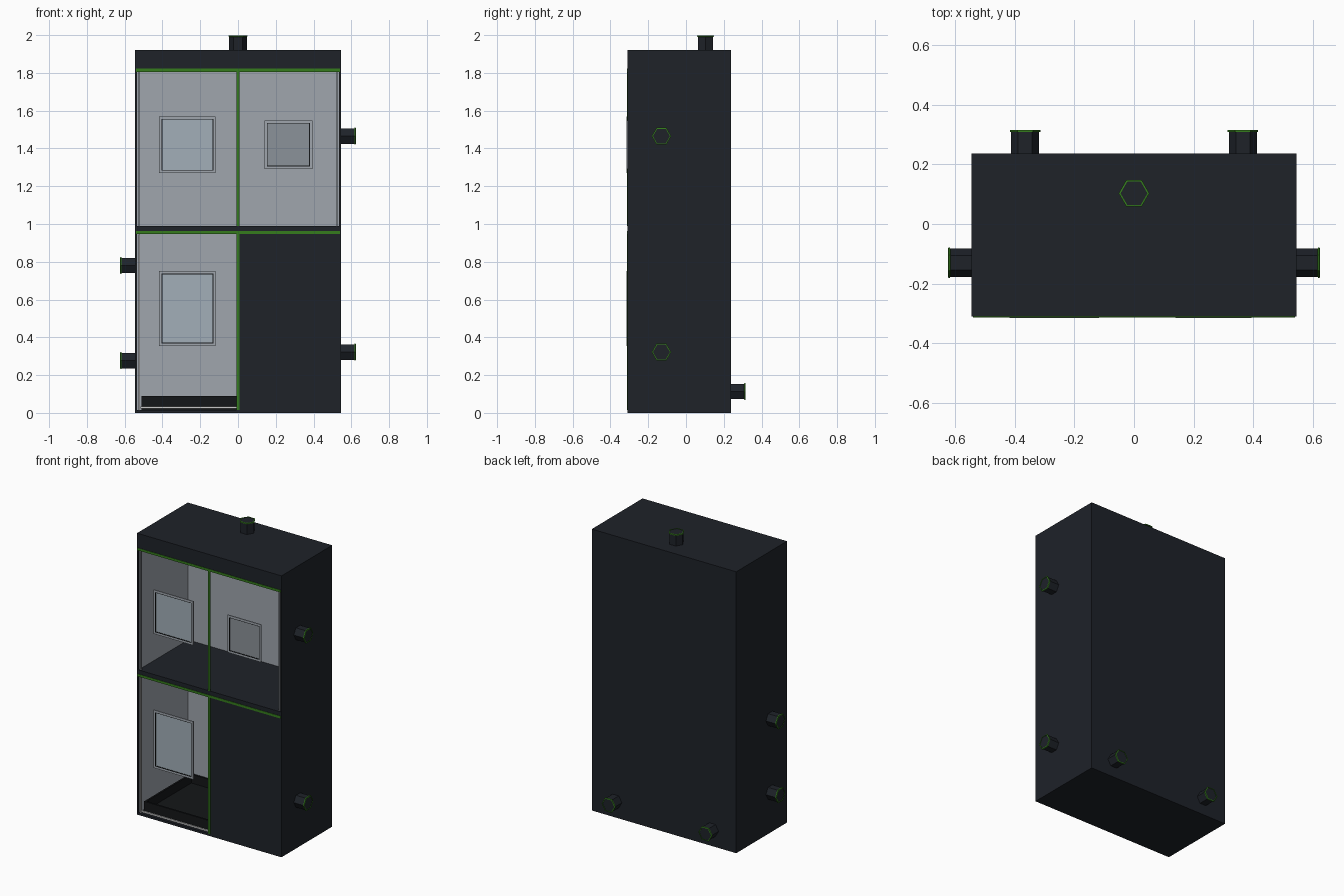
import bpy, bmesh, math
from mathutils import Vector

if "Cube" in bpy.data.objects:
    bpy.data.objects.remove(bpy.data.objects["Cube"])


def material(name, rgb):
    m = bpy.data.materials.new(name)
    m.diffuse_color = (*rgb, 1)
    m.use_nodes = True
    m.node_tree.nodes["Principled BSDF"].inputs["Base Color"].default_value = m.diffuse_color
    return m


DARK = material("dark_casing", (0.013, 0.016, 0.022))
BLACK = material("black_tray", (0.007, 0.008, 0.009))
LINER = material("grey_liner", (0.35, 0.38, 0.42))
PANE = material("pale_pane", (0.36, 0.43, 0.48))
SHADE = material("shaded_pane", (0.26, 0.29, 0.32))
GREEN = material("green_trim", (0.035, 0.20, 0.012))
WHITE = material("white_strip", (0.8, 0.8, 0.8))


def finish(name, bm, mat):
    bmesh.ops.recalc_face_normals(bm, faces=bm.faces)
    me = bpy.data.meshes.new(name)
    bm.to_mesh(me)
    bm.free()
    me.materials.append(mat)
    ob = bpy.data.objects.new(name, me)
    bpy.context.collection.objects.link(ob)
    return ob


def box(name, x, y, z, mat):
    """Box from (min, max) ranges."""
    bm = bmesh.new()
    bmesh.ops.create_cube(bm, size=1)
    for v in bm.verts:
        v.co = Vector([(a + b) / 2 + c * (b - a) for (a, b), c in zip((x, y, z), v.co)])
    return finish(name, bm, mat)


def frame(name, x, y, z, w, mat):
    """Rectangular frame facing the front, with bars of width w."""
    bm = bmesh.new()
    loops = []
    for yy in y:
        for i in (0, w):
            loops.append([bm.verts.new(p) for p in (
                (x[0] + i, yy, z[0] + i), (x[1] - i, yy, z[0] + i),
                (x[1] - i, yy, z[1] - i), (x[0] + i, yy, z[1] - i))])
    for a, b in ((0, 1), (1, 3), (3, 2), (2, 0)):
        for k in range(4):
            n = (k + 1) % 4
            bm.faces.new((loops[a][k], loops[a][n], loops[b][n], loops[b][k]))
    return finish(name, bm, mat)


def hex_lathe(name, base, axis, profile, mat):
    """Six-sided spout part: sweep (radius, distance) profile about an axis."""
    axis = Vector(axis)
    u = Vector((0, 1, 0)) if abs(axis.x) else Vector((1, 0, 0))
    w = axis.cross(u)
    bm = bmesh.new()
    rings = [[bm.verts.new(Vector(base) + axis * d + r * (
        u * math.cos(k * math.pi / 3) + w * math.sin(k * math.pi / 3)))
        for k in range(6)] for r, d in profile]
    for a, b in zip(rings, rings[1:]):
        for k in range(6):
            n = (k + 1) % 6
            bm.faces.new((a[k], a[n], b[n], b[k]))
    bm.faces.new(rings[0])
    bm.faces.new(rings[-1])
    return finish(name, bm, mat)


X, F, B, H, T = 0.545, -0.31, 0.237, 1.92, 0.008

# Outer casing
box("back_wall", (-X, X), (B - T, B), (0, H), DARK)
for s, side in ((-1, "left"), (1, "right")):
    box(side + "_wall", sorted((s * X, s * (X - T))), (F, B - T), (0, H), DARK)
inner = (-X + T, X - T)
box("header", inner, (F, B - T), (1.82, H), DARK)
box("middle_shelf", inner, (F, B - T), (0.96, 0.99), DARK)
box("base", inner, (F, B - T), (0, 0.015), DARK)
box("closed_compartment", (0, X - T), (F, B - T), (0.015, 0.96), DARK)

# Grey lining inside the open compartments
L = 0.003
for name, x1, z in (("upper", X - T, (0.99, 1.82)), ("lower", 0.0, (0.015, 0.96))):
    box(name + "_back_liner", (-X + T, x1), (B - T - L, B - T), z, LINER)
    box(name + "_left_liner", (-X + T, -X + T + L), (F + 0.01, B - T - L), z, LINER)
    box(name + "_right_liner", (x1 - L, x1), (F + 0.01, B - T - L), z, LINER)

# Light strips around the openings
box("lower_left_strip", (-0.528, -0.518), (F + 0.005, F + 0.015), (0.015, 0.945), WHITE)
box("lower_bottom_strip", (-0.515, -0.008), (F + 0.005, F + 0.015), (0.022, 0.033), WHITE)
for s, side in ((-1, "left"), (1, "right")):
    box("upper_" + side + "_strip", sorted((s * 0.528, s * 0.518)),
        (F + 0.005, F + 0.015), (0.99, 1.805), LINER)

# Hollow tray in the lower compartment
tx, ty, tz = (-0.51, -0.006), (-0.285, 0.22), (0.015, 0.09)
box("tray_floor", tx, ty, (0.015, 0.03), BLACK)
for n, yy in (("front", (ty[0], ty[0] + 0.012)), ("back", (ty[1] - 0.012, ty[1]))):
    box("tray_" + n, tx, yy, tz, BLACK)
for n, xx in (("left", (tx[0], tx[0] + 0.012)), ("right", (tx[1] - 0.012, tx[1]))):
    box("tray_" + n, xx, (ty[0] + 0.012, ty[1] - 0.012), tz, BLACK)

# Green trim on the front
G = (F - 0.003, F + 0.004)
box("upper_trim", (-0.54, 0.54), G, (1.806, 1.822), GREEN)
box("middle_trim", (-0.54, 0.54), G, (0.946, 0.962), GREEN)
box("upper_centre_trim", (-0.008, 0.008), G, (0.99, 1.806), GREEN)
box("lower_centre_trim", (-0.008, 0.008), G, (0.015, 0.946), GREEN)

# Access hatches
for name, x, z, mat in (("upper_left", (-0.418, -0.118), (1.27, 1.57), PANE),
                        ("upper_right", (0.14, 0.394), (1.292, 1.548), SHADE),
                        ("lower_left", (-0.418, -0.118), (0.355, 0.75), PANE)):
    xi, zi = [(a[0] + 0.013, a[1] - 0.013) for a in (x, z)]
    frame(name + "_hatch_frame", x, (-0.315, -0.308), z, 0.013, LINER)
    frame(name + "_hatch_seal", xi, (-0.3145, -0.306), zi, 0.004, BLACK)
    box(name + "_hatch_pane", (xi[0] + 0.004, xi[1] - 0.004), (-0.311, -0.307),
        (zi[0] + 0.004, zi[1] - 0.004), mat)

# Six-sided pipe spouts with green end rims
for name, base, axis in (("top", (0, 0.103, H), (0, 0, 1)),
                         ("right_upper", (X, -0.13, 1.465), (1, 0, 0)),
                         ("right_lower", (X, -0.13, 0.322), (1, 0, 0)),
                         ("left_upper", (-X, -0.13, 0.78), (-1, 0, 0)),
                         ("left_lower", (-X, -0.13, 0.277), (-1, 0, 0)),
                         ("back_right", (0.365, B, 0.113), (0, 1, 0)),
                         ("back_left", (-0.365, B, 0.113), (0, 1, 0))):
    hex_lathe(name + "_spout", base, axis, [(0.047, -0.004), (0.047, 0.076)], DARK)
    rim = hex_lathe(name + "_spout_rim", base, axis,
                    [(0.046, 0.071), (0.0515, 0.072), (0.0515, 0.078), (0.045, 0.079),
                     (0.045, 0.0765)], GREEN)
    rim.data.materials.append(DARK)
    rim.data.polygons[-1].material_index = 1
